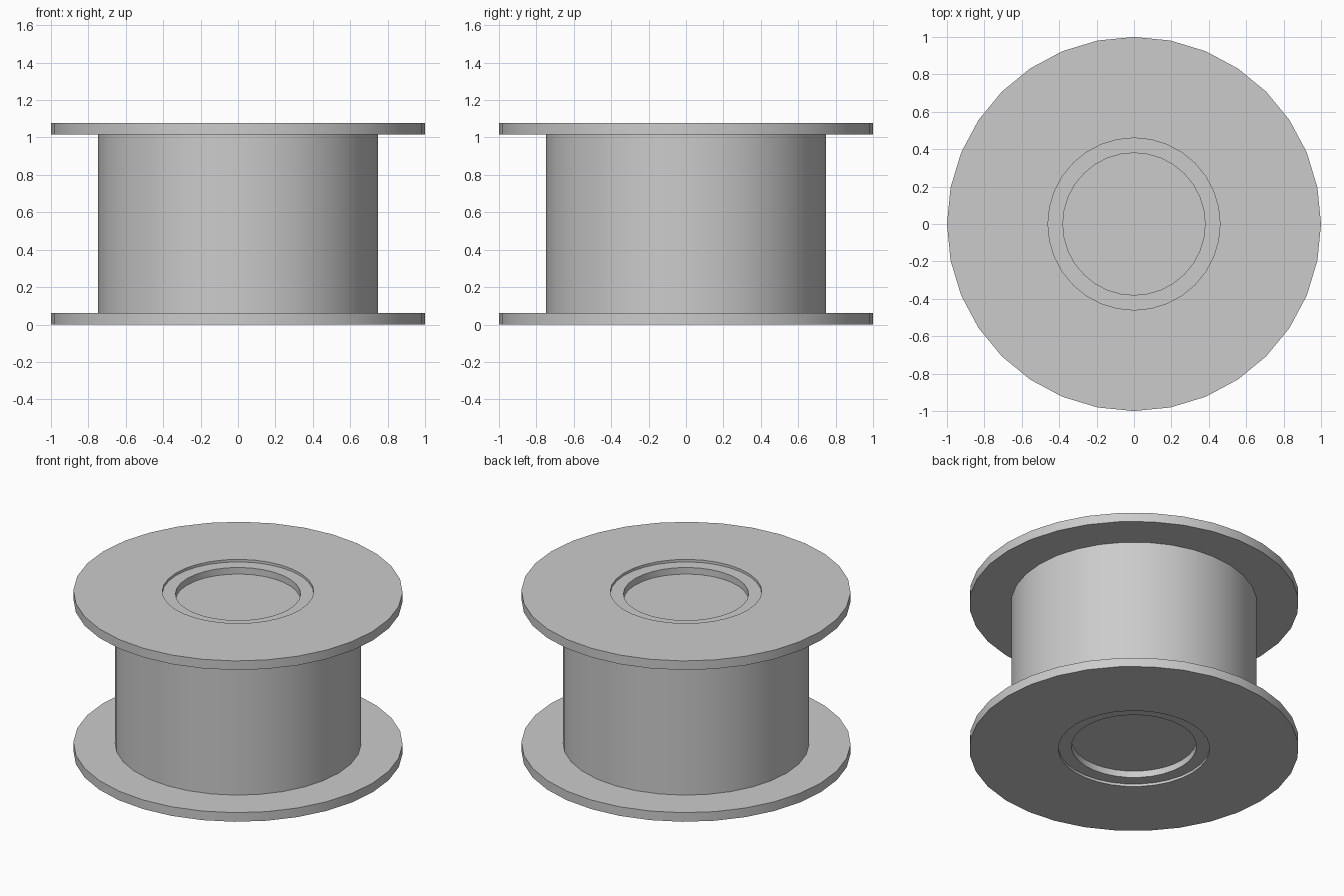
import bpy, bmesh, math

if "Cube" in bpy.data.objects:
    bpy.data.objects.remove(bpy.data.objects["Cube"])

SIDES = 32
HEIGHT = 1.078
FLANGE = 0.061


def lathe(name, profile, closed=False):
    """Revolve (radius, z) points around the z axis."""
    bm = bmesh.new()
    verts = [bm.verts.new((r, 0, z)) for r, z in profile]
    pairs = list(zip(verts, verts[1:]))
    if closed:
        pairs.append((verts[-1], verts[0]))
    edges = [bm.edges.new(p) for p in pairs]
    bmesh.ops.spin(bm, geom=verts + edges, cent=(0, 0, 0), axis=(0, 0, 1),
                   angle=math.tau, steps=SIDES)
    bmesh.ops.remove_doubles(bm, verts=bm.verts, dist=1e-4)
    bmesh.ops.recalc_face_normals(bm, faces=bm.faces)
    mesh = bpy.data.meshes.new(name)
    bm.to_mesh(mesh)
    bm.free()
    obj = bpy.data.objects.new(name, mesh)
    bpy.context.collection.objects.link(obj)
    bpy.ops.object.select_all(action='DESELECT')
    obj.select_set(True)
    bpy.context.view_layer.objects.active = obj
    bpy.ops.object.shade_smooth_by_angle(angle=math.radians(30))
    return obj


# Flange rings with a stepped bore: (radius, depth from the outer face)
ring = [(1.0, 0), (1.0, FLANGE), (0.38, FLANGE),
        (0.38, 0.017), (0.46, 0.017), (0.46, 0)]
lathe("bottom_flange", ring, closed=True)
lathe("top_flange", [(r, HEIGHT - d) for r, d in ring], closed=True)

# Solid drum whose end caps form the recess floors
lathe("drum", [(0, FLANGE), (0.748, FLANGE),
               (0.748, HEIGHT - FLANGE), (0, HEIGHT - FLANGE)])
